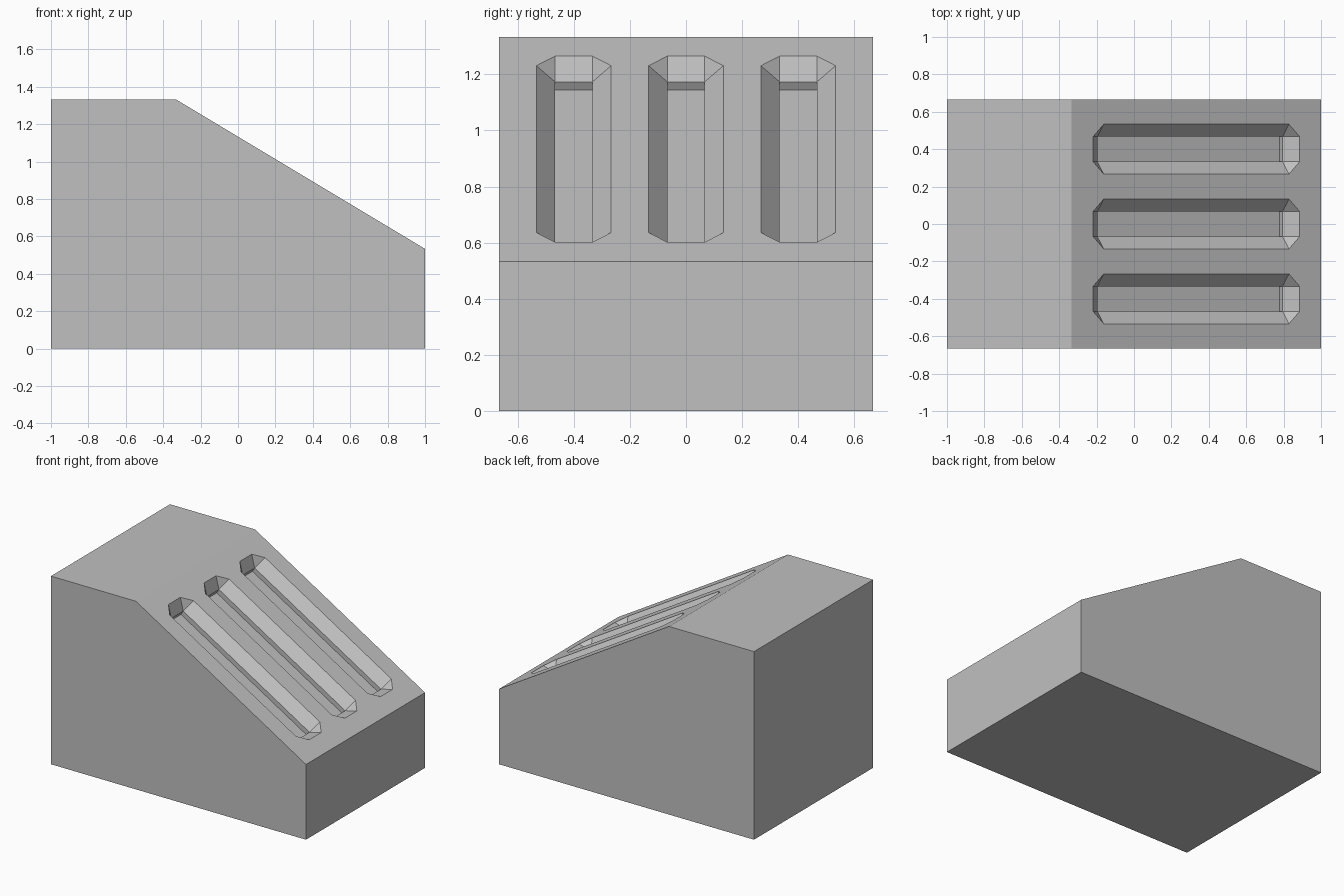
import bpy, bmesh
from math import atan2
from mathutils import Matrix, Vector

cube = bpy.data.objects.get("Cube")
if cube:
    bpy.data.objects.remove(cube, do_unlink=True)

grey = bpy.data.materials.new("plain_grey")
grey.use_nodes = True
colour = (0.53, 0.53, 0.53, 1)
grey.diffuse_color = colour
grey.node_tree.nodes["Principled BSDF"].inputs["Base Color"].default_value = colour

U = 2 / 30            # layout module
HALF_WIDTH = 10 * U
TOP = Vector((-5 * U, 0, 20 * U))     # upper edge of the slope
LOW = Vector((15 * U, 0, 8 * U))      # lower edge of the slope


def make_object(name, bm):
    bmesh.ops.recalc_face_normals(bm, faces=bm.faces)
    mesh = bpy.data.meshes.new(name)
    bm.to_mesh(mesh)
    bm.free()
    mesh.materials.append(grey)
    obj = bpy.data.objects.new(name, mesh)
    bpy.context.collection.objects.link(obj)
    return obj


# Wedge body: side profile extruded across the width
bm = bmesh.new()
profile = [(-1, 0), (1, 0), (LOW.x, LOW.z), (TOP.x, TOP.z), (-1, TOP.z)]
side = bm.faces.new([bm.verts.new((x, -HALF_WIDTH, z)) for x, z in profile])
extruded = bmesh.ops.extrude_face_region(bm, geom=[side])["geom"]
bmesh.ops.translate(bm, vec=(0, 2 * HALF_WIDTH, 0),
                    verts=[e for e in extruded if isinstance(e, bmesh.types.BMVert)])
body = make_object("wedge_body", bm)

# Slot cutter: chamfered outline, sloping to a narrow floor with a short step
slope = LOW - TOP
half_length = slope.length / 2 - 2 * U
half_slot = 2 * U


def ring(bm, inset, depth):
    """Eight points; a full inset folds the chamfered corners into a rectangle."""
    a, b, c = half_length, half_slot, U
    verts = []
    for sx, sy in ((1, 1), (-1, 1), (-1, -1), (1, -1)):
        end = (sx * (a - inset), sy * (b - c))
        flank = (sx * (a - c), sy * (b - inset))
        pair = (end, flank) if sx * sy > 0 else (flank, end)
        verts += [bm.verts.new((x, y, -depth)) for x, y in pair]
    return verts


bm = bmesh.new()
frame = (Matrix.Translation((TOP + LOW) / 2)
         @ Matrix.Rotation(atan2(-slope.z, slope.x), 4, 'Y'))
for offset in (-6 * U, 0, 6 * U):
    rings = [ring(bm, 0, -U), ring(bm, 0, 0), ring(bm, U, U), ring(bm, U, 1.5 * U)]
    for upper, lower in zip(rings, rings[1:]):
        for i in range(8):
            j = (i + 1) % 8
            bm.faces.new((upper[i], upper[j], lower[j], lower[i]))
    bm.faces.new(rings[0])
    bm.faces.new(rings[-1])
    bmesh.ops.translate(bm, vec=(0, offset, 0), verts=sum(rings, []))
bmesh.ops.remove_doubles(bm, verts=bm.verts, dist=0.0001)
bmesh.ops.transform(bm, matrix=frame, verts=bm.verts)
cutter = make_object("slot_cutter", bm)

# Carve the three slots and discard the cutter
cut = body.modifiers.new("slots", 'BOOLEAN')
cut.operation = 'DIFFERENCE'
cut.solver = 'EXACT'
cut.object = cutter
bpy.context.view_layer.objects.active = body
bpy.ops.object.modifier_apply(modifier=cut.name)
bpy.data.objects.remove(cutter, do_unlink=True)
